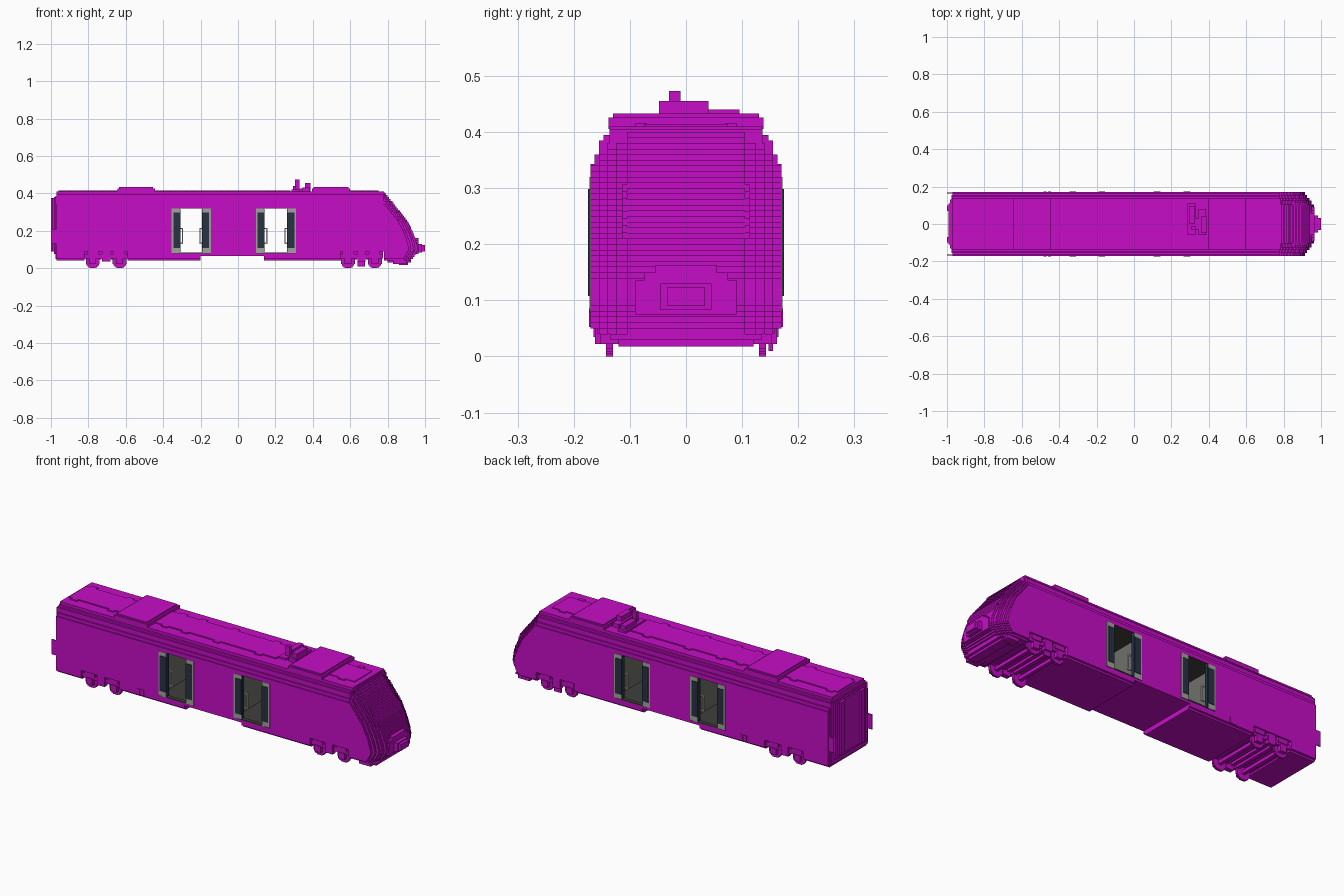
import bpy, bmesh, math

cube = bpy.data.objects.get("Cube")
if cube:
    bpy.data.objects.remove(cube, do_unlink=True)


def material(name, col):
    m = bpy.data.materials.new(name)
    m.use_nodes = True
    m.diffuse_color = (*col, 1)
    m.node_tree.nodes["Principled BSDF"].inputs["Base Color"].default_value = (*col, 1)
    return m


MAGENTA = material("magenta paint", (0.57, 0.004, 0.57))
NAVY = material("dark navy", (0.02, 0.032, 0.055))
GREY = material("light grey", (0.36, 0.37, 0.34))
PALE = material("pale rail", (0.62, 0.62, 0.6))
DARK = material("dark floor", (0.05, 0.052, 0.045))
WALL = material("interior grey", (0.16, 0.16, 0.145))


def finish(name, bm, mats):
    bmesh.ops.recalc_face_normals(bm, faces=bm.faces)
    me = bpy.data.meshes.new(name)
    bm.to_mesh(me)
    bm.free()
    for m in mats:
        me.materials.append(m)
    ob = bpy.data.objects.new(name, me)
    bpy.context.collection.objects.link(ob)
    return ob


def boxes(name, items, mat=MAGENTA):
    """One object from many (x0, x1, y0, y1, z0, z1) blocks."""
    bm = bmesh.new()
    for x0, x1, y0, y1, z0, z1 in items:
        vs = bmesh.ops.create_cube(bm, size=1)["verts"]
        for v in vs:
            v.co.x = x1 if v.co.x > 0 else x0
            v.co.y = y1 if v.co.y > 0 else y0
            v.co.z = z1 if v.co.z > 0 else z0
    return finish(name, bm, [mat])


def both(items):
    """Mirror blocks across the centre line."""
    return items + [(a, b, -d, -c, e, f) for a, b, c, d, e, f in items]


# Stepped body cross-section: (bottom of band, half width)
BANDS = [(0.04, 0.158), (0.05, 0.17), (0.343, 0.163), (0.36, 0.155),
         (0.385, 0.147), (0.395, 0.136), (0.41, None)]


def half_width(z):
    return [w for b, w in BANDS[:-1] if b <= z + 1e-6][-1]


def section(name, x0, x1, zlo, zhi, in_doorway=False, door_ends=()):
    """Prism of the body profile between two heights."""
    side = []
    for (b, w), (t, _) in zip(BANDS, BANDS[1:]):
        b, t = max(b, zlo), min(t, zhi)
        if t - b > 1e-5:
            side += [(w, b), (w, t)]
    outline = side + [(-y, z) for y, z in reversed(side)]
    bm = bmesh.new()
    face = bm.faces.new([bm.verts.new((x0, y, z)) for y, z in outline])
    ext = bmesh.ops.extrude_face_region(bm, geom=[face])["geom"]
    for v in ext:
        if isinstance(v, bmesh.types.BMVert):
            v.co.x = x1
    bmesh.ops.recalc_face_normals(bm, faces=bm.faces)
    for f in bm.faces:
        c = f.calc_center_median()
        if in_doorway and abs(f.normal.z) > 0.9 and (
                abs(c.z - 0.08) < 0.002 or abs(c.z - 0.32) < 0.002):
            f.material_index = 1
        if abs(f.normal.x) > 0.9 and any(abs(c.x - d) < 0.002 for d in door_ends):
            f.material_index = 2
    return finish(name, bm, [MAGENTA, DARK, WALL])


# Body shell in lengths, leaving the two doorways open
DOORS = [(-0.355, -0.145), (0.095, 0.31)]
BOGIES = [-0.705, 0.66]
ends = [d for pair in DOORS for d in pair]
section("body_rear_end", -0.97, -0.82, 0.04, 0.41)
section("body_over_rear_bogie", -0.82, -0.59, 0.09, 0.41)
section("body_rear", -0.59, DOORS[0][0], 0.04, 0.41, door_ends=ends)
section("body_middle", DOORS[0][1], DOORS[1][0], 0.065, 0.41, door_ends=ends)
section("body_front", DOORS[1][1], 0.55, 0.04, 0.41, door_ends=ends)
section("body_over_front_bogie", 0.55, 0.78, 0.09, 0.41)
for i, (a, b) in enumerate(DOORS):
    section(f"doorway_roof_{i}", a, b, 0.32, 0.41, True)
    step = -0.2 if i == 0 else 0.14
    low, high = (0.04, 0.065) if i == 0 else (0.065, 0.04)
    section(f"doorway_floor_{i}_a", a, step, low, 0.08, True)
    section(f"doorway_floor_{i}_b", step, b, high, 0.08, True)

# Nose: stacked slabs following a side profile (z, x)
PROFILE = [(0.02, 0.90), (0.06, 0.94), (0.10, 0.962), (0.13, 0.957), (0.18, 0.94),
           (0.245, 0.91), (0.30, 0.867), (0.355, 0.825), (0.39, 0.795), (0.41, 0.78)]
CORNER = [(0, 0.105), (0.012, 0.125), (0.022, 0.14), (0.035, 0.155), (0.048, 0.17)]


def nose_x(z):
    for (za, xa), (zb, xb) in zip(PROFILE, PROFILE[1:]):
        if z <= zb:
            return xa + (xb - xa) * (z - za) / (zb - za)
    return PROFILE[-1][1]


nose = []
for k in range(37):
    z = 0.04 + k * 0.01
    x = nose_x(z + 0.005)
    for dx, w in CORNER:
        if x - dx > 0.785:
            w = min(w, half_width(z))
            nose.append((0.78, x - dx, -w, w, z, z + 0.01))
nose.append((0.78, 0.786, -0.136, 0.136, 0.38, 0.405))
boxes("nose", nose)
boxes("nose_skirt", [(0.80, 0.925, -0.135, 0.135, 0.03, 0.04),
                     (0.86, 0.91, -0.12, 0.12, 0.018, 0.03)]
      + both([(0.83, 0.90, 0.10, 0.152, 0.022, 0.04)]))

# Windscreen surround, coupler hood and coupler
boxes("windscreen_ledge", [(0.87, 0.928, -0.105, 0.105, 0.195, 0.21)]
      + both([(0.80, nose_x(z) + 0.003, 0.105, 0.114, z - 0.012, z)
              for z in (0.222, 0.234, 0.246, 0.258, 0.27, 0.282, 0.294, 0.306)]))
boxes("coupler_hood", [(0.92, 0.966, -w, w, z, z + h) for w, z, h in
                       ((0.09, 0.075, 0.06), (0.075, 0.135, 0.015),
                        (0.055, 0.15, 0.012))])
boxes("coupler", [(0.94, 0.985, -0.045, 0.045, 0.083, 0.13),
                  (0.98, 1.0, -0.033, 0.033, 0.09, 0.124)])

# Rear end with gangway
boxes("rear_gangway", [(-0.977, -0.96, -0.155, 0.155, 0.05, 0.385),
                       (-0.985, -0.96, -0.13, 0.13, 0.075, 0.38),
                       (-0.993, -0.96, -0.11, 0.11, 0.09, 0.375)]
      + both([(-1.0, -0.96, 0.07, 0.10, 0.09, 0.375),
              (-1.0, -0.96, 0.162, 0.168, 0.13, 0.21)]))

# Roof: raised centre panel with tabs, equipment boxes, cab roof
tabs = [-0.92, -0.70, -0.38, -0.26, -0.07, 0.18, 0.68]
boxes("roof_panel", [(-0.96, 0.28, -0.075, 0.075, 0.405, 0.416),
                     (0.60, 0.75, -0.075, 0.075, 0.405, 0.414)]
      + both([(x - 0.018, x + 0.018, 0.07, 0.09, 0.405, 0.416) for x in tabs]))
boxes("roof_equipment", [b for x0, x1 in ((-0.645, -0.445), (0.395, 0.60)) for b in (
    (x0, x1, -0.138, 0.138, 0.405, 0.426),
    (x0 + 0.01, x1 - 0.01, -0.13, 0.13, 0.42, 0.433))])
boxes("roof_current_collector", [
    (0.285, 0.33, -0.06, 0.11, 0.40, 0.42), (0.295, 0.325, 0.0, 0.095, 0.41, 0.44),
    (0.305, 0.328, -0.03, -0.01, 0.41, 0.473), (0.345, 0.385, -0.06, 0.08, 0.40, 0.43),
    (0.357, 0.387, -0.048, 0.04, 0.41, 0.455), (0.33, 0.345, -0.03, 0.03, 0.40, 0.425)])

# Bogies: frames, springs, blocky wheels and axles
for name, c in zip(("rear", "front"), BOGIES):
    boxes(f"{name}_bogie_frame", both([
        (c - 0.115, c + 0.115, 0.142, 0.158, 0.052, 0.075),
        (c - 0.10, c - 0.04, 0.14, 0.163, 0.065, 0.09),
        (c + 0.04, c + 0.10, 0.14, 0.163, 0.065, 0.09),
        (c - 0.022, c + 0.022, 0.14, 0.165, 0.035, 0.09)]))
    boxes(f"{name}_bogie_underframe",
          [(c - 0.115, c + 0.115, -0.122, 0.122, 0.06, 0.095)]
          + [(c + d - 0.01, c + d + 0.01, -0.122, 0.122, 0.045, 0.06)
             for d in (-0.10, -0.035, 0, 0.035, 0.10)])
    wheels, axles = [], []
    for d in (-0.072, 0.072):
        x = c + d
        for a, b in ((0.037, 0.015), (0.033, 0.023), (0.028, 0.028),
                     (0.023, 0.033), (0.015, 0.037)):
            wheels.append((x - a, x + a, 0.13, 0.143, 0.037 - b, 0.037 + b))
        wheels.append((x - 0.018, x + 0.018, 0.14, 0.162, 0.022, 0.056))
        axles.append((x - 0.009, x + 0.009, -0.13, 0.13, 0.028, 0.046))
    boxes(f"{name}_wheels", both(wheels))
    boxes(f"{name}_axles", axles)
boxes("trip_bracket", [(0.64, 0.68, 0.147, 0.155, 0.01, 0.04)])
boxes("side_sockets", both([(x, x + 0.016, 0.16, 0.173, 0.052, 0.085)
                            for x in (-0.483, -0.46)]))

# Open door leaves with navy panels, grab rails and sills
leaves, panels, rails, sills = [], [], [], []
for a, b in DOORS:
    for edge, s in ((a, 1), (b, -1)):
        def span(p, q):
            return tuple(sorted((edge + s * p, edge + s * q)))
        leaves.append((*span(0, 0.045), 0.15, 0.172, 0.08, 0.32))
        panels.append((*span(0.009, 0.0455), 0.149, 0.175, 0.108, 0.298))
        panels.append((*span(0.044, 0.047), 0.152, 0.17, 0.085, 0.315))
        rails.append((*span(0.056, 0.062), 0.135, 0.142, 0.13, 0.215))
        for z in (0.13, 0.209):
            rails.append((*span(0.04, 0.06), 0.135, 0.142, z, z + 0.006))
    sills.append((a, b, 0.15, 0.172, 0.078, 0.084))
boxes("door_leaves", both(leaves), GREY)
boxes("door_panels", both(panels), NAVY)
boxes("door_grab_rails", both(rails), PALE)
boxes("door_sills", both(sills), DARK)
